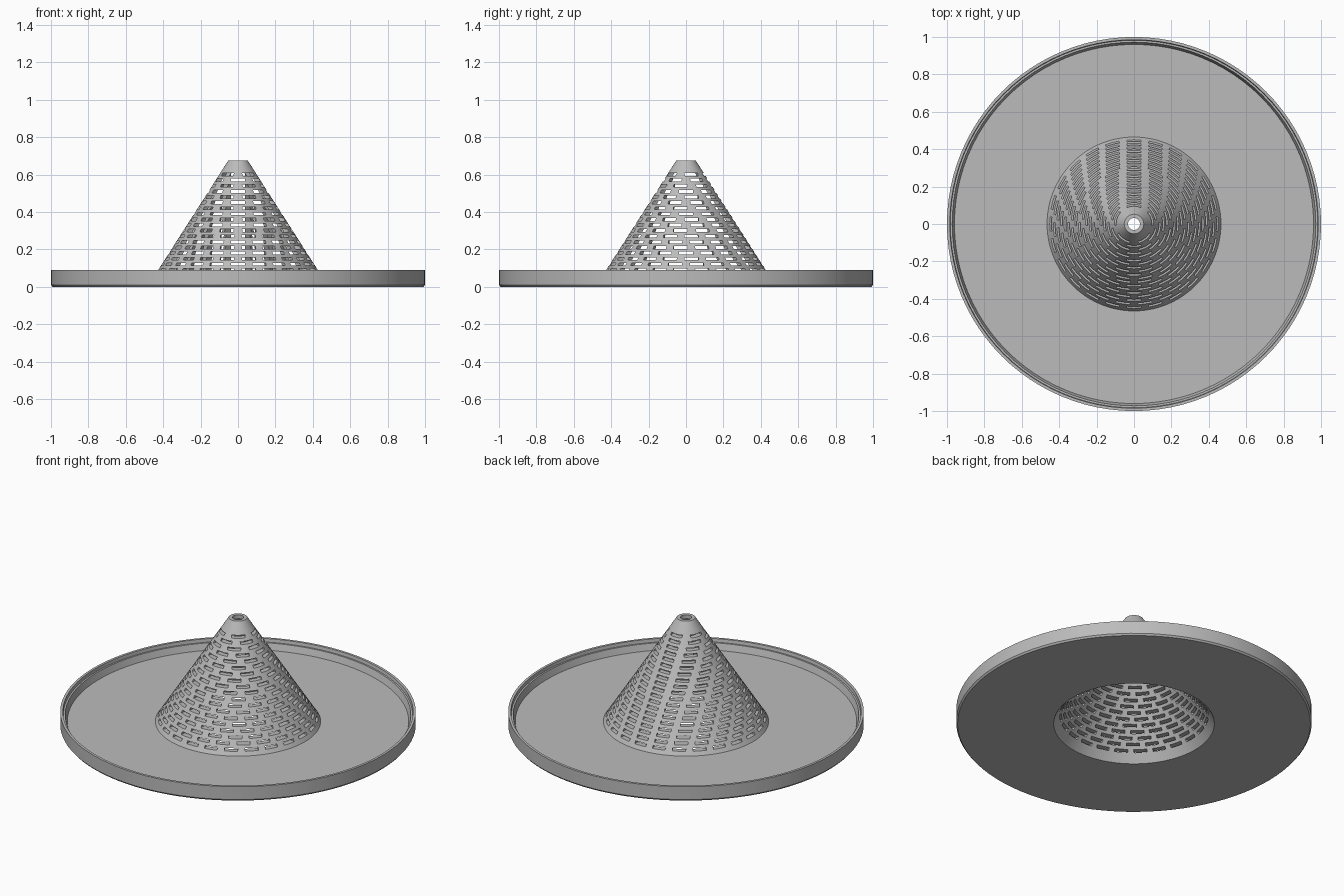
import bpy, bmesh, math
from mathutils import Matrix, Vector

cube = bpy.data.objects.get("Cube")
if cube:
    bpy.data.objects.remove(cube, do_unlink=True)

SEGMENTS = 96
FLOOR = 0.03        # top of the tray floor
TOP = 0.675         # height of the tip
BASE_R = 0.465      # cone radius where it meets the floor
SLOPE = 0.64        # radius lost per unit of height

grey = bpy.data.materials.new("plain grey")
grey.use_nodes = True
colour = (0.5, 0.5, 0.5, 1)
grey.diffuse_color = colour
grey.node_tree.nodes["Principled BSDF"].inputs["Base Color"].default_value = colour


def cone_radius(z):
    return BASE_R - SLOPE * (z - FLOOR)


def add_object(name, bm):
    bmesh.ops.recalc_face_normals(bm, faces=bm.faces)
    mesh = bpy.data.meshes.new(name)
    bm.to_mesh(mesh)
    bm.free()
    mesh.materials.append(grey)
    obj = bpy.data.objects.new(name, mesh)
    bpy.context.collection.objects.link(obj)
    return obj


def lathe(name, profile):
    """Turn a closed (radius, height) outline around the z axis."""
    bm = bmesh.new()
    verts = [bm.verts.new((r, 0, z)) for r, z in profile]
    edges = [bm.edges.new((v, verts[i - 1])) for i, v in enumerate(verts)]
    bmesh.ops.spin(bm, geom=verts + edges, cent=(0, 0, 0), axis=(0, 0, 1),
                   angle=math.tau, steps=SEGMENTS, use_merge=True)
    bmesh.ops.remove_doubles(bm, verts=bm.verts, dist=0.0001)
    return add_object(name, bm)


def select_only(obj):
    bpy.ops.object.select_all(action='DESELECT')
    obj.select_set(True)
    bpy.context.view_layer.objects.active = obj


# Round tray with a stepped lip and a chamfered lower edge
tray = lathe("tray", [
    (BASE_R, 0), (0.992, 0), (1, 0.01), (1, 0.09), (0.985, 0.09),
    (0.982, 0.07), (0.972, 0.07), (0.96, FLOOR), (BASE_R, FLOOR)])

# Hollow cone, open at the bottom and at the tip
cone = lathe("strainer_cone", [
    (0.452, 0), (BASE_R, 0), (BASE_R, FLOOR),
    (cone_radius(TOP), TOP), (0.032, TOP), (0.032, TOP - 0.02)])

# Slots in level rings: equal spacing along each ring, starting at the back
ROWS, PITCH, SPACING = 19, 0.03, 0.115
bm = bmesh.new()
for row in range(ROWS):
    z = 0.06 + row * PITCH
    r = cone_radius(z)
    count = int(math.tau * r / SPACING)
    for i in range(count):
        turn = Matrix.Rotation(math.pi / 2 + math.tau * i / count, 4, 'Z')
        place = Matrix.Translation(Vector((r - 0.009, 0, z)))
        size = Matrix.Diagonal((0.078, 0.075, 0.015, 1))
        bmesh.ops.create_cube(bm, size=1, matrix=turn @ place @ size)
cutter = add_object("slot_cutter", bm)
cutter.hide_render = True

cut = cone.modifiers.new("slots", 'BOOLEAN')
cut.operation = 'DIFFERENCE'
cut.solver = 'EXACT'
cut.object = cutter
select_only(cone)
bpy.ops.object.modifier_apply(modifier=cut.name)
bpy.data.objects.remove(cutter, do_unlink=True)

# Smooth round walls with crisp edges
for obj in (tray, cone):
    select_only(obj)
    bpy.ops.object.shade_smooth_by_angle(angle=math.radians(25))
